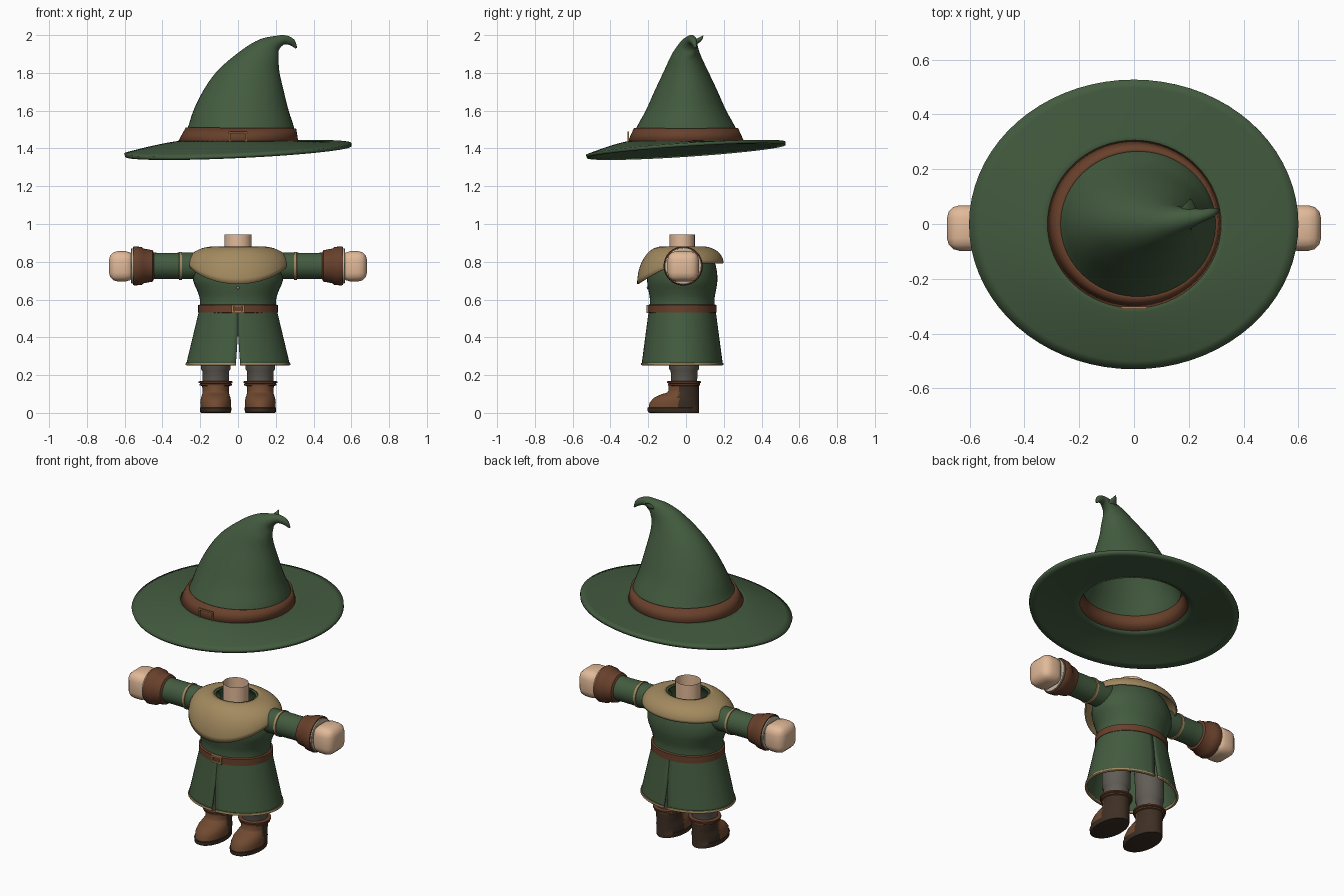
import bpy, bmesh, math
from mathutils import Vector

if "Cube" in bpy.data.objects:
    bpy.data.objects.remove(bpy.data.objects["Cube"], do_unlink=True)


def material(name, *rgb):
    linear = [((c / 255 + 0.055) / 1.055) ** 2.4 for c in rgb] + [1.0]
    mat = bpy.data.materials.new(name)
    mat.use_nodes = True
    mat.diffuse_color = linear
    mat.node_tree.nodes["Principled BSDF"].inputs["Base Color"].default_value = linear
    return mat


GREEN = material("green cloth", 67, 91, 63)
BROWN = material("brown leather", 104, 64, 43)
BOOT = material("boot leather", 112, 73, 48)
DARK = material("dark leather", 62, 47, 36)
TAN = material("tan cloth", 163, 138, 95)
SKIN = material("skin", 226, 186, 153)
GREY = material("grey trousers", 98, 93, 86)
CREAM = material("cream linen", 196, 186, 162)
BRASS = material("brass", 168, 128, 78)


def finish(name, bm, mats, thickness=0, angle=45):
    """Turn a bmesh into a smooth shaded object."""
    bmesh.ops.recalc_face_normals(bm, faces=bm.faces)
    mesh = bpy.data.meshes.new(name)
    bm.to_mesh(mesh)
    bm.free()
    obj = bpy.data.objects.new(name, mesh)
    bpy.context.collection.objects.link(obj)
    for mat in mats:
        mesh.materials.append(mat)
    bpy.ops.object.select_all(action="DESELECT")
    obj.select_set(True)
    bpy.context.view_layer.objects.active = obj
    bpy.ops.object.shade_smooth_by_angle(angle=math.radians(angle))
    if thickness:
        shell = obj.modifiers.new("shell", "SOLIDIFY")
        shell.thickness = thickness
        shell.offset = 0
    return obj


def surface(name, point, rows, columns, mat, thickness=0, closed=True, caps=False, paint=None):
    """Grid surface from point(u, v), with u around and v along."""
    bm = bmesh.new()
    count = columns if closed else columns + 1
    grid = [[bm.verts.new(point(i / columns, j / rows)) for i in range(count)]
            for j in range(rows + 1)]
    for low, high in zip(grid, grid[1:]):
        for i in range(columns):
            k = (i + 1) % count
            bm.faces.new((low[i], low[k], high[k], high[i]))
    if caps:
        bm.faces.new(grid[0])
        bm.faces.new(grid[-1])
    mats = mat if isinstance(mat, list) else [mat]
    if paint:
        for face in bm.faces:
            face.material_index = paint(face.calc_center_median())
    return finish(name, bm, mats, thickness)


def spline(keys, t):
    """Catmull-Rom through a list of equal tuples."""
    t *= len(keys) - 1
    i = min(int(t), len(keys) - 2)
    f = t - i
    a, b, c, d = (keys[min(max(i + k, 0), len(keys) - 1)] for k in (-1, 0, 1, 2))
    return [q + f / 2 * (r - p + f * (2 * p - 5 * q + 4 * r - s + f * (3 * (q - r) + s - p)))
            for p, q, r, s in zip(a, b, c, d)]


def loft(name, rings, mat, smooth=1, columns=40, place=Vector, **options):
    """Elliptic rings (x, y, z, rx, ry, tilt) joined into a skin."""
    rings = [tuple(r) + (0,) * (6 - len(r)) for r in rings]

    def point(u, v):
        x, y, z, rx, ry, tilt = spline(rings, v)
        angle, tilt = u * math.tau, math.radians(tilt)
        c = rx * math.cos(angle)
        return place((x + c * math.cos(tilt), y + ry * math.sin(angle), z - c * math.sin(tilt)))
    return surface(name, point, (len(rings) - 1) * smooth, columns, mat, **options)


def box(bm, center, size):
    made = bmesh.ops.create_cube(bm, size=1)
    for v in made["verts"]:
        v.co = Vector(center) + Vector([a * b for a, b in zip(v.co, size)])


def buckle(name, y, z, width, height, bar):
    bm = bmesh.new()
    for s in (-1, 1):
        box(bm, (s * (width - bar) / 2, y, z), (bar, bar, height))
        box(bm, (0, y, z + s * (height - bar) / 2), (width, bar, bar))
    return finish(name, bm, [BRASS])


MID = -0.02  # depth of the body axis

# Hat: bent cone with a curled tip
loft("hat_cone", [
    (0, 0, 1.43, .305, .295), (.015, 0, 1.505, .28, .262), (.016, 0, 1.6, .249, .21),
    (.028, 0, 1.7, .212, .165), (.051, 0, 1.8, .166, .118), (.115, 0, 1.89, .1, .075, 15),
    (.165, .01, 1.935, .062, .05, 40), (.2, .02, 1.958, .036, .036, 65),
    (.245, .03, 1.975, .022, .022, 95), (.285, .042, 1.962, .016, .014, 130),
    (.308, .05, 1.932, .002, .002, 150)], GREEN, smooth=4, columns=48, thickness=.006)
loft("hat_tip_fold", [(.195, .035, 1.955, .035, .03), (.205, .065, 1.975, .018, .02),
                      (.205, .092, 1.998, .001, .001)], GREEN, smooth=3, columns=16)
loft("hat_band", [(0, 0, 1.43, .31, .3), (.015, 0, 1.505, .283, .266)], BROWN,
     columns=64, thickness=.02)
buckle("hat_buckle", -.306, 1.457, .095, .065, .008)


def brim_point(u, v):
    c, s = math.cos(u * math.tau), math.sin(u * math.tau)
    edge = 1.392 + .028 * c + .035 * s
    z = 1.432 + (edge - 1.432) * v ** 1.3
    return ((.3 + .3 * v) * c, (.29 + .237 * v) * s, z)


surface("hat_brim", brim_point, 8, 72, GREEN, thickness=.018)

# Neck and upper tunic
loft("neck", [(0, MID, .8, .072, .067), (0, MID, .945, .072, .067)], SKIN, columns=24)
loft("tunic_body", [
    (0, MID, .53, .2, .172), (0, MID, .6, .198, .167), (0, MID, .65, .213, .175),
    (0, MID, .7, .233, .182), (0, MID, .76, .23, .178), (0, MID, .82, .198, .158),
    (0, MID, .86, .15, .125), (0, MID, .872, .112, .1)], GREEN, smooth=3, thickness=.008)


# Skirt halves, parted by a slit at front and back
def skirt_half(name, side, top, bottom, mat, grow, thickness):
    def point(u, v):
        z = top + (bottom - top) * v
        flare = (.55 - z) / .3
        rx, ry = .2 + .072 * flare + grow, .172 + .04 * flare + grow
        gap = max(0, (.43 - z) / .18) * .045
        angle = (u - .5) * (math.pi - 2 * gap)
        return (side * rx * math.cos(angle), MID + ry * math.sin(angle), z)
    surface(name, point, 15, 28, mat, thickness=thickness, closed=False)


for side, label in ((1, "left"), (-1, "right")):
    skirt_half(label + "_skirt", side, .55, .255, GREEN, 0, .008)
    skirt_half(label + "_skirt_hem", side, .264, .252, TAN, .001, .013)

# Belt
loft("belt", [(0, MID, .528, .2, .172), (0, MID, .531, .211, .182), (0, MID, .57, .211, .182),
              (0, MID, .574, .2, .172)], BROWN, columns=48)
buckle("belt_buckle", MID - .184, .551, .068, .042, .01)


# Shoulder cape, longest at the front
def cape_point(u, v):
    c, s = math.cos(u * math.tau), math.sin(u * math.tau)
    out, drop = math.sin(v * math.pi / 2), 1 - math.cos(v * math.pi / 2)
    length = .085 + .11 * max(0, -s) ** 1.4
    depth = .235 if s < 0 else .215
    return ((.125 + .14 * out) * c, MID + (.11 + (depth - .11) * out) * s, .877 - length * drop)


surface("shoulder_cape", cape_point, 10, 56, TAN, thickness=.008)
bm = bmesh.new()
bmesh.ops.create_uvsphere(bm, u_segments=12, v_segments=8, radius=.008)
bmesh.ops.translate(bm, verts=bm.verts, vec=(0, -.2, .662))
finish("tunic_button", bm, [BRASS])

# Arms and legs on both sides
for side, label in ((1, "left"), (-1, "right")):
    def along_arm(p):
        return Vector((side * p[2], p[1] - .015, p[0] + .778))

    def arm_part(part, profile, mat, **options):
        loft(label + part, [(0, 0, x, r, r) for x, r in profile], mat,
             columns=32, place=along_arm, **options)

    arm_part("_sleeve", [(.15, .07), (.3, .07), (.44, .07), (.5, .084)], GREEN, smooth=3)
    arm_part("_sleeve_trim", [(.296, .068), (.297, .075), (.311, .075), (.312, .068)], TAN)
    arm_part("_cuff", [(.445, .07), (.452, .083), (.5, .092), (.51, .1), (.548, .104),
                       (.556, .1), (.556, .085)], BROWN)
    arm_part("_shirt_cuff", [(.53, .09), (.564, .094), (.567, .085), (.56, .07)], CREAM, caps=True)

    # Mitten hand
    bm = bmesh.new()
    box(bm, (side * .616, -.015, .776), (.134, .166, .16))
    bmesh.ops.bevel(bm, geom=bm.edges[:], offset=.046, segments=3, profile=.5, affect="EDGES")
    finish(label + "_hand", bm, [SKIN])

    # Trouser leg
    def leg_part(part, rings, mat, **options):
        loft(label + part, [(side * .118, y, z, rx, ry) for y, z, rx, ry in rings], mat, **options)

    leg_part("_trouser", [(-.01, z, r, r) for z, r in (
        (.14, .068), (.222, .071), (.232, .079), (.32, .079), (.45, .085))], GREY)

    # Boot with a fixed heel line, dark sole and dark rear
    foot = [(.07 - ry, z, rx, ry) for z, rx, ry in (
        (0, .078, .131), (.006, .082, .136), (.027, .083, .137), (.028, .08, .134),
        (.055, .082, .131), (.08, .078, .12), (.097, .072, .102), (.108, .07, .085),
        (.118, .07, .081), (.155, .073, .081))]
    leg_part("_boot", foot, [BOOT, DARK], caps=True,
             paint=lambda c: int(c.z < .0275 or c.y > -.04))
    for z, r, part in ((.15, .077, "_boot_strap"), (.163, .082, "_boot_collar")):
        ring = [(-.01, z - .007, r, r), (-.01, z - .004, r + .008, r + .008),
                (-.01, z + .004, r + .008, r + .008), (-.01, z + .007, r - .012, r - .012)]
        leg_part(part, ring, BROWN)
